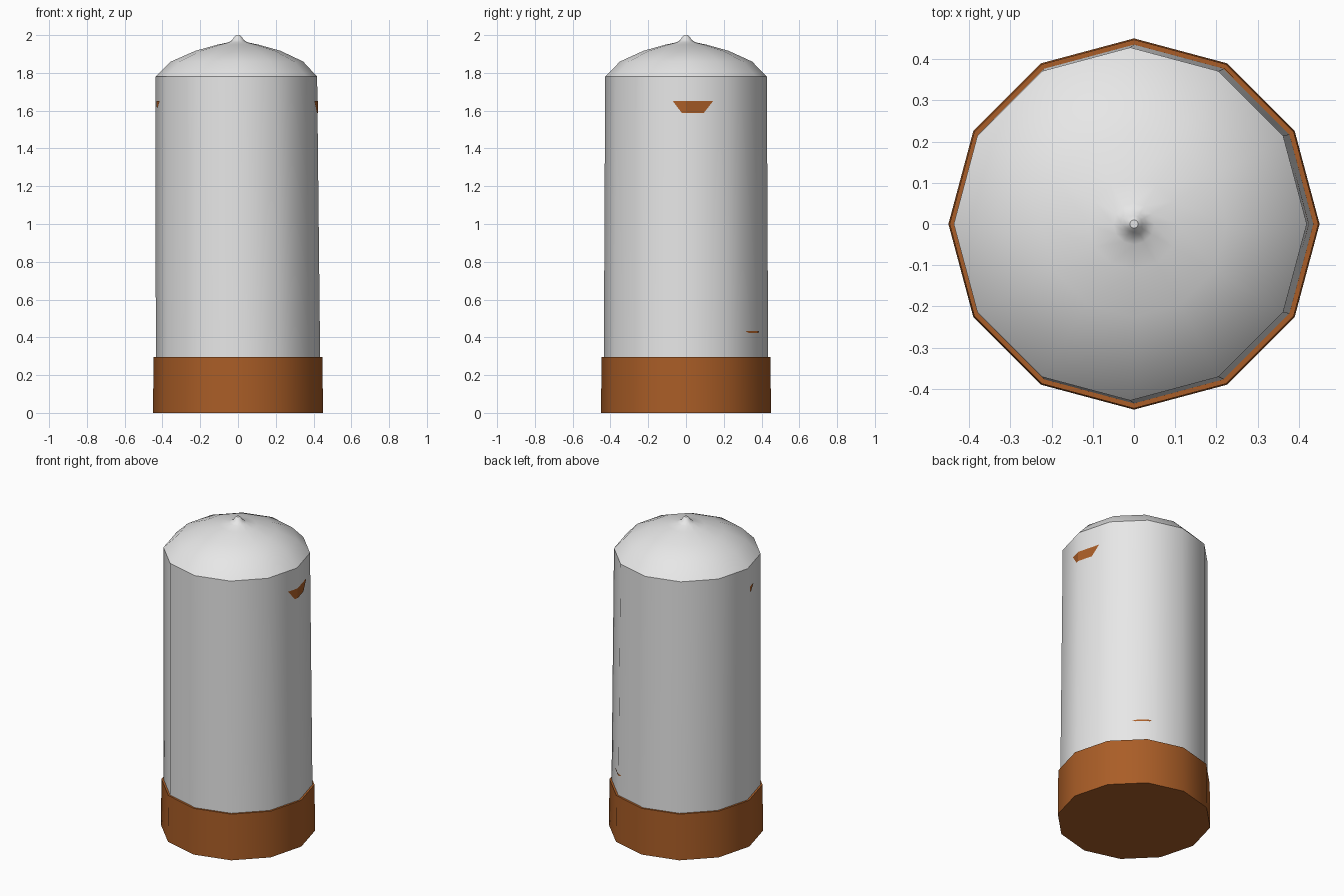
import bpy, bmesh, math

if "Cube" in bpy.data.objects:
    bpy.data.objects.remove(bpy.data.objects["Cube"])

SIDES = 12


def material(name, rgb):
    m = bpy.data.materials.new(name)
    m.diffuse_color = (*rgb, 1)
    m.use_nodes = True
    m.node_tree.nodes["Principled BSDF"].inputs["Base Color"].default_value = m.diffuse_color
    return m


GREY = material("light_grey", (0.8, 0.8, 0.8))
BROWN = material("rust_brown", (0.40, 0.11, 0.02))


def finish(name, bm, mat, smooth=True):
    mesh = bpy.data.meshes.new(name)
    bm.to_mesh(mesh)
    bm.free()
    mesh.materials.append(mat)
    ob = bpy.data.objects.new(name, mesh)
    bpy.context.collection.objects.link(ob)
    if smooth:
        bpy.ops.object.select_all(action='DESELECT')
        ob.select_set(True)
        bpy.context.view_layer.objects.active = ob
        bpy.ops.object.shade_smooth_by_angle(angle=math.radians(35))
    return ob


def lathe(name, rings, mat):
    """Loft 12-sided rings given as (radius, centre x, z), capped at both ends."""
    bm = bmesh.new()
    loops = []
    for r, cx, z in rings:
        loops.append([bm.verts.new((cx + r * math.cos(2 * math.pi * i / SIDES),
                                    r * math.sin(2 * math.pi * i / SIDES), z))
                      for i in range(SIDES)])
    for a, b in zip(loops, loops[1:]):
        for i in range(SIDES):
            j = (i + 1) % SIDES
            bm.faces.new((a[i], a[j], b[j], b[i]))
    bm.faces.new(loops[0][::-1])
    bm.faces.new(loops[-1])
    return finish(name, bm, mat)


# Base band
lathe("base_band", [(0.45, 0, 0), (0.447, 0, 0.295)], BROWN)

# Casing wall, leaning slightly to the left
LOW, HIGH = (0.435, 0.0, 0.28), (0.428, -0.009, 1.78)
lathe("casing", [LOW, HIGH], GREY)

# Domed lid with a small pointed tip
lathe("domed_lid", [HIGH, (0.35, -0.005, 1.86), (0.225, 0, 1.917), (0.11, 0, 1.949),
                    (0.05, 0, 1.962), (0.03, 0, 1.975), (0.02, 0, 1.99),
                    (0.01, 0, 2.0)], GREY)


def on_wall(deg, z, lift):
    t = (z - LOW[2]) / (HIGH[2] - LOW[2])
    r, cx = (LOW[k] + t * (HIGH[k] - LOW[k]) for k in (0, 1))
    r *= math.cos(math.radians(15)) / math.cos(math.radians(deg % 30 - 15))
    a = math.radians(deg)
    return (cx + (r + lift) * math.cos(a), (r + lift) * math.sin(a), z)


def patch(name, z0, z1, low, high):
    """Thin plate lying on the casing between two rows of angles."""
    bm = bmesh.new()
    a = [bm.verts.new(on_wall(d, z0, 0.003)) for d in low]
    b = [bm.verts.new(on_wall(d, z1, 0.003)) for d in high]
    for i in range(len(a) - 1):
        bm.faces.new((a[i], a[i + 1], b[i + 1], b[i]))
    return finish(name, bm, BROWN, False)


# Rust patches
patch("upper_right_patch", 1.588, 1.65, (-3, 0, 13), (-9.5, 0, 20))
patch("lower_right_patch", 0.424, 0.434, (51, 60, 62), (48, 60, 64))
patch("upper_left_patch", 1.615, 1.65, (185, 187), (184, 193))
